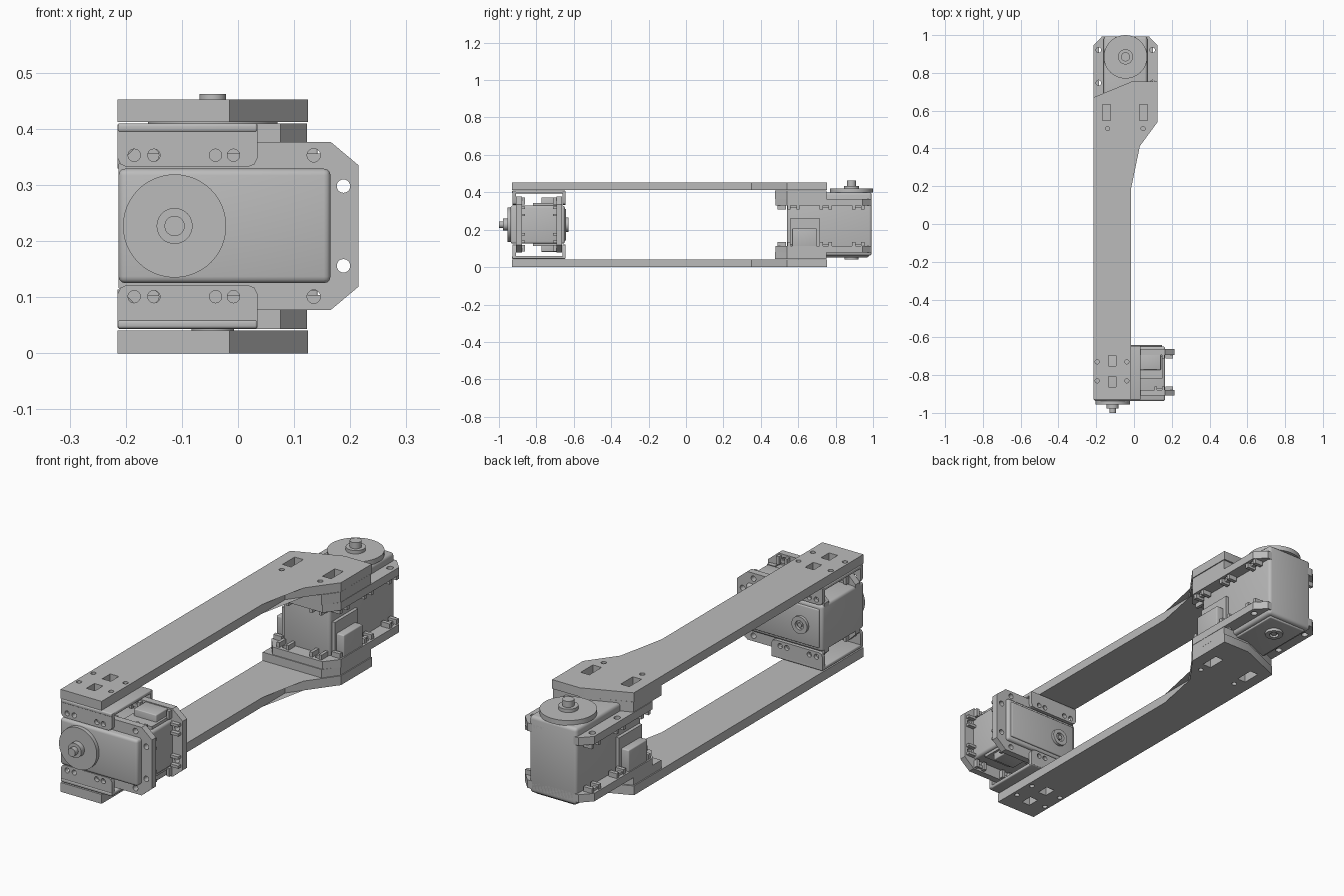
import bpy, bmesh, math
from mathutils import Matrix, Vector

cube = bpy.data.objects.get("Cube")
if cube:
    bpy.data.objects.remove(cube)

grey = bpy.data.materials.new("plain_grey")
grey.use_nodes = True
grey.diffuse_color = (0.5, 0.5, 0.5, 1)
grey.node_tree.nodes["Principled BSDF"].inputs["Base Color"].default_value = (0.5, 0.5, 0.5, 1)

ROOT = Matrix.Identity(4)
parts = []


def finish(name, bm, matrix):
    bm.transform(matrix)
    bmesh.ops.recalc_face_normals(bm, faces=bm.faces)
    mesh = bpy.data.meshes.new(name)
    bm.to_mesh(mesh)
    bm.free()
    mesh.materials.append(grey)
    ob = bpy.data.objects.new(name, mesh)
    bpy.context.collection.objects.link(ob)
    parts.append(ob)
    return ob


def box(name, lo, hi, matrix=ROOT, bevel=0.0):
    """Box between two corners, optionally with rounded edges."""
    lo, hi = [Vector(map(f, lo, hi)) for f in (min, max)]
    bm = bmesh.new()
    bmesh.ops.create_cube(bm, size=1)
    for v in bm.verts:
        v.co = Vector(a * b for a, b in zip(v.co, hi - lo)) + (lo + hi) / 2
    if bevel:
        bmesh.ops.bevel(bm, geom=bm.edges[:], offset=bevel, segments=3,
                        profile=0.5, affect='EDGES')
    return finish(name, bm, matrix)


def cylinder(name, centre, radius, low, high, matrix=ROOT, sides=48):
    bm = bmesh.new()
    bmesh.ops.create_cone(bm, cap_ends=True, segments=sides, radius1=radius,
                          radius2=radius, depth=high - low)
    shift = Matrix.Translation((*centre, (low + high) / 2))
    return finish(name, bm, matrix @ shift)


def circle(x, y, r, n=20):
    return [(x + r * math.cos(2 * math.pi * i / n), y + r * math.sin(2 * math.pi * i / n))
            for i in range(n)]


def rect(x, y, w, h):
    return [(x + sx * w / 2, y + sy * h / 2) for sx, sy in ((-1, -1), (1, -1), (1, 1), (-1, 1))]


def plate(name, outline, holes, low, high, matrix=ROOT):
    """Flat outline with cut-outs, extruded from low to high."""
    curve = bpy.data.curves.new(name, 'CURVE')
    curve.dimensions, curve.fill_mode = '2D', 'BOTH'
    curve.extrude = (high - low) / 2
    for loop in [outline] + holes:
        spline = curve.splines.new('POLY')
        spline.points.add(len(loop) - 1)
        for point, (x, y) in zip(spline.points, loop):
            point.co = (x, y, 0, 1)
        spline.use_cyclic_u = True
    temp = bpy.data.objects.new(name + "_curve", curve)
    bpy.context.collection.objects.link(temp)
    graph = bpy.context.evaluated_depsgraph_get()
    mesh = bpy.data.meshes.new_from_object(temp.evaluated_get(graph))
    bm = bmesh.new()
    bm.from_mesh(mesh)
    bmesh.ops.remove_doubles(bm, verts=bm.verts, dist=1e-5)
    bpy.data.objects.remove(temp)
    bpy.data.curves.remove(curve)
    bpy.data.meshes.remove(mesh)
    return finish(name, bm, matrix @ Matrix.Translation((0, 0, (low + high) / 2)))


def frame(u, v, w, origin):
    m = Matrix((u, v, w)).transposed().to_4x4()
    m.translation = origin
    return m


def servo(name, place, scale, axis, horn):
    """Motor: u runs along its length, v across it, w out of the horn face."""
    m = place @ Matrix.Diagonal((*scale, 1))
    box(name + "_body", (-0.1, -0.102, -0.29), (0.278, 0.102, 0), m, 0.012)
    box(name + "_rear_cover", (-0.085, -0.085, -0.297), (0.262, 0.085, -0.28), m, 0.004)

    # Mounting flanges with bolt holes and nut pockets
    half = [(-0.1, 0.11), (-0.06, 0.15), (0.278, 0.15), (0.328, 0.108)]
    outline = half + [(u, -v) for u, v in reversed(half)]
    side_holes = [(u, s * 0.126) for u in (-0.04, 0.105, 0.248) for s in (-1, 1)]
    end_holes = [(0.301, s * 0.071) for s in (-1, 1)]
    holes = [circle(u, v, 0.012) for u, v in side_holes + end_holes]
    for label, low, high, inner in (("front", -0.06, -0.03, -0.078),
                                    ("rear", -0.275, -0.245, -0.227)):
        plate(f"{name}_{label}_flange", outline, holes, low, high, m)
        face = low if label == "front" else high
        for u, v in side_holes:
            for side in (-1, 1):
                c = u + side * 0.02
                box(f"{name}_nut_pocket", (c - 0.007, v - 0.018, face),
                    (c + 0.007, v + 0.018, inner), m)
            box(f"{name}_nut", (u - 0.014, v - 0.012, (face + inner) / 2),
                (u + 0.014, v + 0.003, face), m)
        for u, v in end_holes:
            for side in (-1, 1):
                c = v + side * 0.02
                box(f"{name}_end_pocket", (u - 0.02, c - 0.006, face),
                    (u + 0.018, c + 0.006, inner), m)

    # Cable sockets on both sides
    for side in (-1, 1):
        box(name + "_socket", (0.145, side * 0.09, -0.25), (0.255, side * 0.146, -0.165), m, 0.004)
        box(name + "_socket_base", (0.13, side * 0.09, -0.255), (0.265, side * 0.115, -0.12), m)

    # Round horn and rear idler, kept truly circular
    centre = (axis, 0)
    low = -0.002
    for label, radius, high in zip(("disc", "hub", "shaft"), *horn):
        cylinder(f"{name}_horn_{label}", centre, radius, low, high, place)
        low = high - 0.002
    back = -0.295 * scale[2]
    plate(name + "_idler_ring", circle(axis, 0, 0.038, 32), [circle(axis, 0, 0.02)],
          back - 0.015, back, place)
    cylinder(name + "_idler_pin", centre, 0.01, back - 0.013, back, place, 20)


# Long bars joining the two motors
bar_outline = [(-0.215, -0.93), (-0.015, -0.93), (-0.015, 0.35), (0.125, 0.54),
               (0.125, 0.755), (-0.01, 0.755), (-0.215, 0.67)]
bar_holes = [circle(x, y, 0.011) for x in (-0.195, -0.038) for y in (-0.73, -0.83)]
bar_holes += [circle(x, 0.505, 0.011) for x in (-0.14, 0.048)]
bar_holes += [rect(-0.115, y, 0.042, 0.056) for y in (-0.725, -0.835)]
bar_holes += [rect(x, 0.59, 0.042, 0.085) for x in (-0.145, 0.05)]
plate("lower_bar", bar_outline, bar_holes, 0, 0.041)
plate("upper_bar", bar_outline, bar_holes, 0.412, 0.452)

# Spacers between the bars and the upright motor
spacer = [(-0.212, 0.475), (0.076, 0.475), (0.123, 0.54), (0.123, 0.75),
          (-0.01, 0.75), (-0.212, 0.668)]
plate("lower_spacer", spacer, [], 0.043, 0.08)
plate("upper_spacer", spacer, [], 0.365, 0.41)

# Motors
front = frame((1, 0, 0), (0, 0, 1), (0, -1, 0), (-0.113, -0.938, 0.227))
upright = frame((0, -1, 0), (1, 0, 0), (0, 0, 1), (-0.045, 0.873, 0.4))
servo("front_motor", front, (1, 1, 1), 0,
      ((0.092, 0.032, 0.018), (0.017, 0.04, 0.062)))
servo("upright_motor", upright, (1.2, 1.13, 1.17), -0.012,
      ((0.115, 0.04, 0.024), (0.02, 0.035, 0.062)))

# Channel brackets holding the front motor to the bars
for label, side in (("upper", 1), ("lower", -1)):
    z = 0.227 + side * 0.183
    box(label + "_bracket_base", (-0.215, -0.93, z), (0.035, -0.645, z - side * 0.016),
        bevel=0.005)
    tab = [(-0.102, 0.18), (-0.102, 0.122), (-0.096, 0.11), (-0.085, 0.105),
           (0.13, 0.105), (0.142, 0.11), (0.148, 0.122), (0.148, 0.18)]
    holes = [circle(u, side * 0.126, 0.011) for u in (-0.072, -0.037, 0.073, 0.105)]
    for end, low, high in (("front", -0.028, -0.01), ("rear", -0.293, -0.277)):
        plate(f"{label}_bracket_{end}_tab", [(u, side * v) for u, v in tab], holes,
              low, high, front)

# Smooth rounded edges while keeping corners crisp
bpy.ops.object.select_all(action='DESELECT')
for ob in parts:
    ob.select_set(True)
bpy.context.view_layer.objects.active = parts[0]
bpy.ops.object.shade_smooth_by_angle(angle=math.radians(32))
